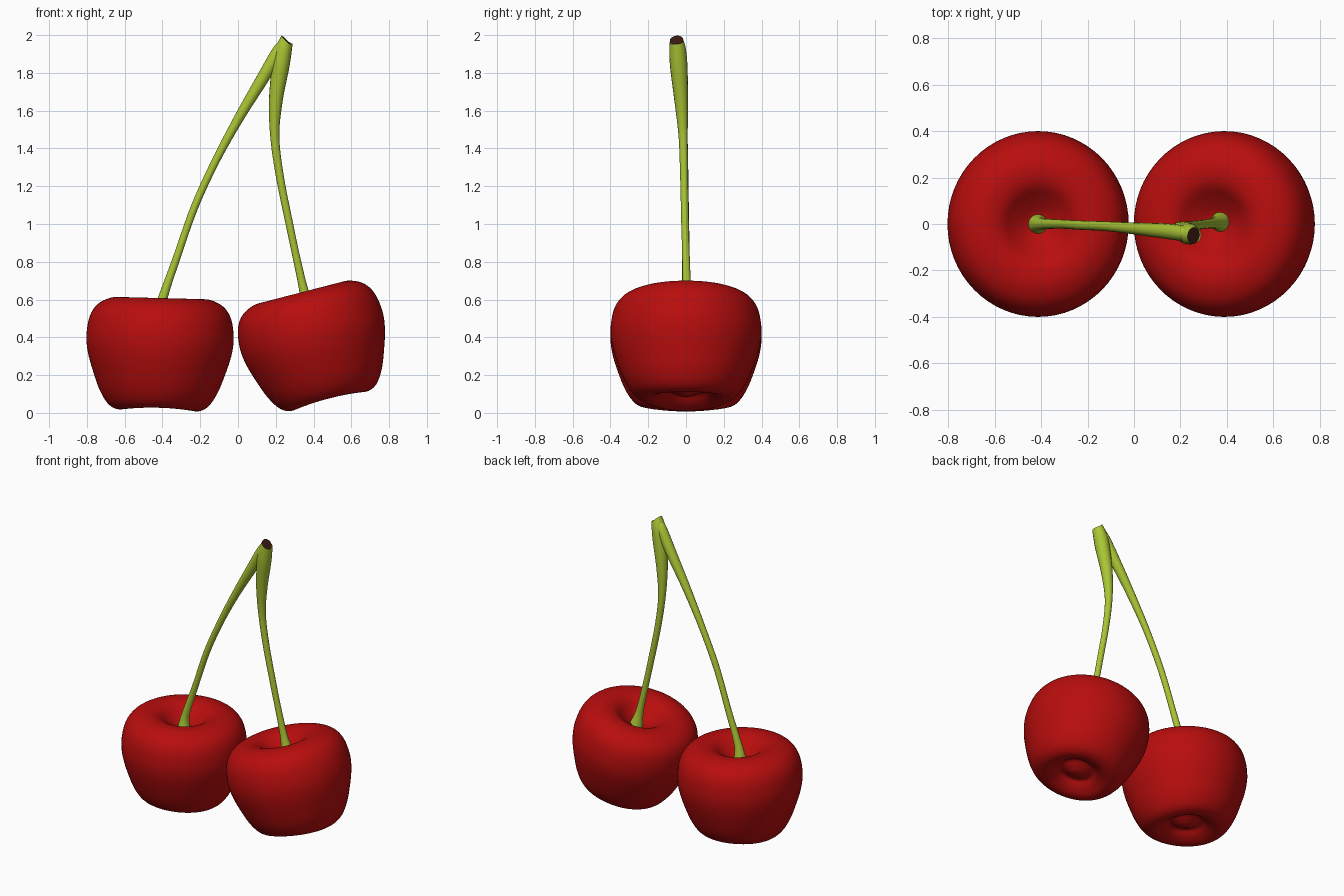
import bpy, bmesh, math
from mathutils import Vector, Matrix

old = bpy.data.objects.get("Cube")
if old:
    bpy.data.objects.remove(old, do_unlink=True)


def material(name, rgb):
    m = bpy.data.materials.new(name)
    m.use_nodes = True
    m.diffuse_color = (*rgb, 1)
    m.node_tree.nodes["Principled BSDF"].inputs["Base Color"].default_value = (*rgb, 1)
    return m


RED = material("cherry red", (0.48, 0.004, 0.004))
GREEN = material("stem green", (0.40, 0.56, 0.035))
BROWN = material("stem tip brown", (0.045, 0.010, 0.006))


def smooth_path(points, steps):
    """Catmull-Rom curve through points of any dimension."""
    pts = [Vector(p) for p in points]
    pts = [pts[0] * 2 - pts[1]] + pts + [pts[-1] * 2 - pts[-2]]
    out = []
    for a, b, c, d in zip(pts, pts[1:], pts[2:], pts[3:]):
        for i in range(steps):
            t = i / steps
            out.append((b * 2 + (c - a) * t + (a * 2 - b * 5 + c * 4 - d) * t ** 2
                        + (b * 3 - a - c * 3 + d) * t ** 3) * 0.5)
    return out + [pts[-2]]


def skin(bm, rings):
    for low, high in zip(rings, rings[1:]):
        n = len(low)
        for i in range(n):
            j = (i + 1) % n
            bm.faces.new((low[i], low[j], high[j], high[i]))


def finish(bm, name, mats, angle):
    bmesh.ops.recalc_face_normals(bm, faces=bm.faces)
    mesh = bpy.data.meshes.new(name)
    bm.to_mesh(mesh)
    bm.free()
    for m in mats:
        mesh.materials.append(m)
    ob = bpy.data.objects.new(name, mesh)
    bpy.context.collection.objects.link(ob)
    bpy.ops.object.select_all(action="DESELECT")
    ob.select_set(True)
    bpy.context.view_layer.objects.active = ob
    bpy.ops.object.shade_smooth_by_angle(angle=math.radians(angle))
    return ob


# Fruit profile (radius, height): bottom bump, groove, body, stem hollow
PROFILE = [(0.03, 0.042), (0.06, 0.055), (0.10, 0.07), (0.14, 0.04), (0.20, 0.018),
           (0.26, 0.04), (0.31, 0.11), (0.35, 0.21), (0.38, 0.31), (0.39, 0.40),
           (0.375, 0.50), (0.335, 0.565), (0.27, 0.6), (0.21, 0.605), (0.16, 0.59),
           (0.11, 0.55), (0.06, 0.515), (0.02, 0.50)]
SIDES = 64
MID = 0.31


def cherry(name, x, z, tilt):
    bm = bmesh.new()
    rings = []
    for r, h in smooth_path(PROFILE, 4):
        # The underside is gently two-lobed
        lobe = 0.008 * max(0, 1 - h / 0.2) * min(1, r / 0.2)
        ring = []
        for i in range(SIDES):
            a = math.tau * i / SIDES
            ring.append(bm.verts.new((r * math.cos(a), r * 1.025 * math.sin(a),
                                      h - MID - lobe * math.cos(2 * a))))
        rings.append(ring)
    skin(bm, rings)
    bm.faces.new(rings[0])
    bm.faces.new(rings[-1])
    bm.transform(Matrix.Translation((x, 0, z)) @ Matrix.Rotation(math.radians(tilt), 4, "Y"))
    finish(bm, name, [RED], 60)


def stem(name, points, end_dir):
    """Tapered tube through (x, y, z, radius); the cut end faces end_dir."""
    path = smooth_path(points, 6)
    bm = bmesh.new()
    rings = []
    for k, p in enumerate(path):
        before, after = path[max(k - 1, 0)], path[min(k + 1, len(path) - 1)]
        along = (after - before).to_3d().normalized()
        if k == len(path) - 1:
            along = Vector(end_dir).normalized()
        side = along.cross((0, 1, 0)).normalized()
        up = side.cross(along)
        ring = []
        for i in range(16):
            a = math.tau * i / 16
            ring.append(bm.verts.new(p.to_3d() + p.w * (side * math.cos(a) + up * math.sin(a))))
        rings.append(ring)
    skin(bm, rings)
    bm.faces.new(rings[0])
    tip = bm.faces.new(rings[-1])
    tip.material_index = 1
    finish(bm, name, [GREEN, BROWN], 40)


cherry("right_cherry", -0.415, 0.312, 1.5)
cherry("left_cherry", 0.41, 0.352, -14.5)

# Stems flare at the fruit and thicken where they join
stem("right_stem", [(-0.415, 0, 0.49, 0.045), (-0.40, 0, 0.60, 0.026), (-0.325, 0, 0.82, 0.02),
                    (-0.23, -0.005, 1.09, 0.02), (-0.115, -0.01, 1.34, 0.021),
                    (0.01, -0.02, 1.57, 0.026), (0.13, -0.03, 1.77, 0.033),
                    (0.21, -0.04, 1.91, 0.033), (0.235, -0.045, 1.96, 0.02)], (0.5, -0.1, 0.9))
stem("left_stem", [(0.375, 0.01, 0.53, 0.045), (0.35, 0.005, 0.64, 0.025), (0.31, 0, 0.82, 0.02),
                   (0.272, -0.005, 1.0, 0.02), (0.222, -0.01, 1.25, 0.021),
                   (0.195, -0.015, 1.46, 0.024), (0.2, -0.025, 1.65, 0.036),
                   (0.225, -0.038, 1.83, 0.046), (0.241, -0.044, 1.92, 0.044),
                   (0.256, -0.05, 1.972, 0.036)], (0.7, -0.1, 0.7))
